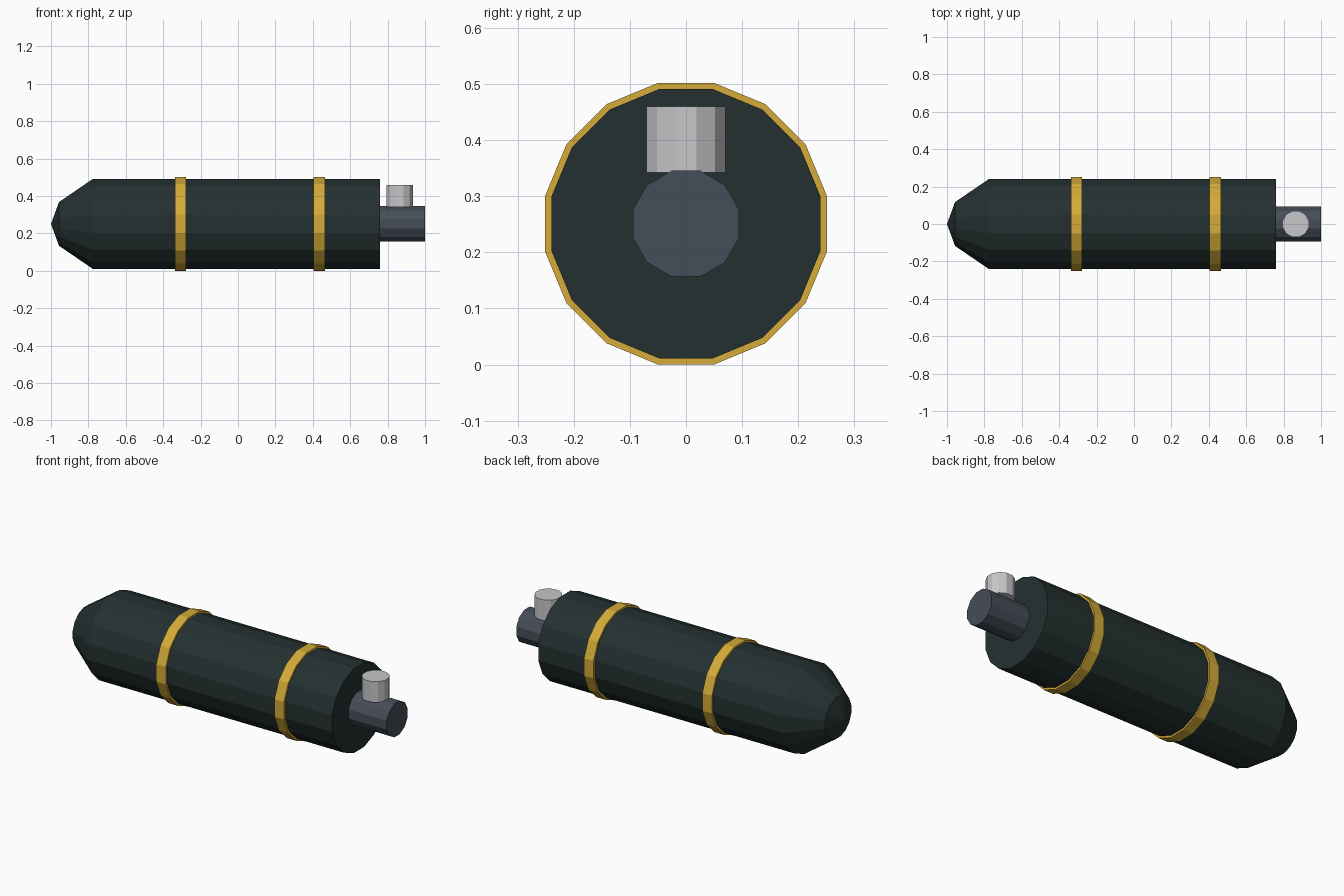
import bpy
import bmesh
import math
from mathutils import Matrix, Vector

cube = bpy.data.objects.get("Cube")
if cube:
    bpy.data.objects.remove(cube, do_unlink=True)

AXIS_Z = 0.251  # height of the tank's long axis


def material(name, rgb):
    mat = bpy.data.materials.new(name)
    mat.use_nodes = True
    colour = (*rgb, 1)
    mat.diffuse_color = colour
    bsdf = next(n for n in mat.node_tree.nodes if n.type == "BSDF_PRINCIPLED")
    bsdf.inputs["Base Color"].default_value = colour
    return mat


def lathe(name, profile, sides, mat, place):
    """Revolve (distance, apothem) pairs about local x; flats face the axes."""
    bm = bmesh.new()
    rings = []
    for along, apothem in profile:
        if apothem == 0:
            rings.append([bm.verts.new((along, 0, 0))] * sides)
            continue
        radius = apothem / math.cos(math.pi / sides)
        angles = [(i + 0.5) * math.tau / sides for i in range(sides)]
        rings.append([bm.verts.new((along, radius * math.cos(a), radius * math.sin(a)))
                      for a in angles])
    for low, high in zip(rings, rings[1:]):
        for i in range(sides):
            j = (i + 1) % sides
            corners = dict.fromkeys((low[i], low[j], high[j], high[i]))
            bm.faces.new(list(corners))
    for ring in (rings[0], rings[-1]):
        if len(set(ring)) > 1:
            bm.faces.new(ring)
    bmesh.ops.recalc_face_normals(bm, faces=bm.faces)
    bm.transform(place)
    mesh = bpy.data.meshes.new(name)
    bm.to_mesh(mesh)
    bm.free()
    mesh.materials.append(mat)
    obj = bpy.data.objects.new(name, mesh)
    bpy.context.collection.objects.link(obj)
    return obj


dark_green = material("dark green", (0.018, 0.030, 0.030))
brass = material("brass yellow", (0.66, 0.41, 0.04))
slate = material("slate grey", (0.061, 0.074, 0.098))
silver = material("light grey", (0.57, 0.57, 0.59))

long_axis = Matrix.Translation(Vector((0, 0, AXIS_Z)))

# Tank with a blunt cone nose at the right end
lathe("tank_body", [(-1, 0), (-0.957, 0.117), (-0.777, 0.24), (0.76, 0.24)],
      16, dark_green, long_axis)

# Two bands around the tank
for name, x in (("nose_band", -0.308), ("valve_band", 0.435)):
    lathe(name, [(x - 0.03, 0.251), (x + 0.03, 0.251)], 16, brass, long_axis)

# Valve stem along the axis and upright knob on top of it
lathe("valve_stem", [(0.75, 0.0945), (1, 0.0945)], 12, slate, long_axis)
upright = Matrix.Translation(Vector((0.865, 0, 0))) @ Matrix.Rotation(-math.pi / 2, 4, "Y")
lathe("valve_knob", [(0.342, 0.07), (0.46, 0.07)], 12, silver, upright)
